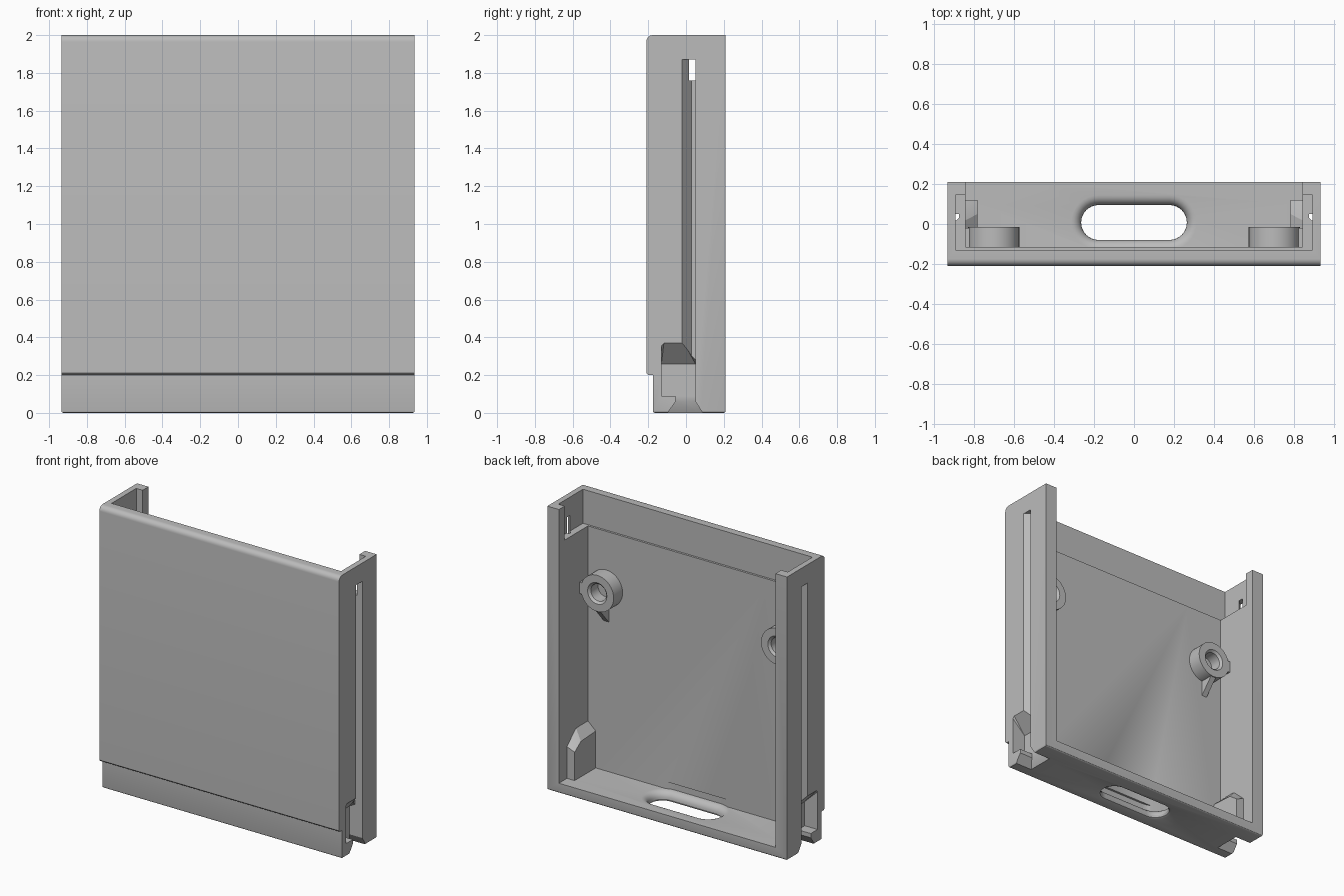
import bpy, bmesh
from math import cos, sin, pi, radians

if "Cube" in bpy.data.objects:
    bpy.data.objects.remove(bpy.data.objects["Cube"])

grey = bpy.data.materials.new("plain_grey")
grey.use_nodes = True
grey.diffuse_color = (0.5, 0.5, 0.5, 1)
for node in grey.node_tree.nodes:
    if node.type == "BSDF_PRINCIPLED":
        node.inputs["Base Color"].default_value = (0.5, 0.5, 0.5, 1)


def finish(name, bm):
    bmesh.ops.recalc_face_normals(bm, faces=bm.faces)
    mesh = bpy.data.meshes.new(name)
    bm.to_mesh(mesh)
    bm.free()
    mesh.materials.append(grey)
    obj = bpy.data.objects.new(name, mesh)
    bpy.context.collection.objects.link(obj)
    return obj


def loft(name, rings, bevel_bottom=0):
    """Skin a stack of equal-length rings and cap both ends."""
    bm = bmesh.new()
    loops = [[bm.verts.new(p) for p in ring] for ring in rings]
    n = len(loops[0])
    for a, b in zip(loops, loops[1:]):
        for i in range(n):
            j = (i + 1) % n
            bm.faces.new((a[i], a[j], b[j], b[i]))
    bm.faces.new(loops[0][::-1])
    bm.faces.new(loops[-1])
    if bevel_bottom:
        low = [e for e in bm.edges if all(v.co.z < 0.001 for v in e.verts)]
        bmesh.ops.bevel(bm, geom=low, offset=bevel_bottom, segments=3,
                        profile=0.5, affect="EDGES")
    return finish(name, bm)


def hull(name, points):
    bm = bmesh.new()
    for p in points:
        bm.verts.new(p)
    bmesh.ops.convex_hull(bm, input=bm.verts)
    return finish(name, bm)


def box(name, x, y, z):
    return hull(name, [(a, b, c) for a in x for b in y for c in z])


def combine(target, tool, operation):
    mod = target.modifiers.new(operation, "BOOLEAN")
    mod.object, mod.operation, mod.solver = tool, operation, "EXACT"
    bpy.context.view_layer.objects.active = target
    bpy.ops.object.modifier_apply(modifier=mod.name)
    bpy.data.objects.remove(tool)


def cut(target, tool):
    combine(target, tool, "DIFFERENCE")


# Outer body: side profile with a rounded front top edge and a stepped foot
W, R = 0.935, 0.035
profile = [(-0.175, 0), (0.21, 0), (0.21, 2)]
profile += [(-0.175 - R * sin(t * pi / 12), 2 - R + R * cos(t * pi / 12))
            for t in range(7)]
profile += [(-0.21, 0.21), (-0.2, 0.2), (-0.175, 0.2)]
body = loft("cover_body", [[(x, y, z) for y, z in profile] for x in (-W, W)], 0.012)

# Open interior and the shallow recess at the top
cut(body, box("interior_cutter", (-0.845, 0.845), (-0.115, 0.3), (0.07, 2.1)))
cut(body, box("recess_cutter", (-0.895, 0.895), (-0.13, 0.145), (1.76, 2.1)))

# Long slot in the floor with rounded lips
lip = [(-0.05, 0.02), (0, 0.02), (0.006, 0.006), (0.02, 0)]
lip += [(0.02 + 0.05 * sin(t * pi / 12), 0.05 * (1 - cos(t * pi / 12)))
        for t in range(1, 7)] + [(0.12, 0.05)]
rings = []
for z, grow in lip:
    r = 0.0875 + grow
    rings.append([(side * 0.1775 + r * cos(a), 0.0075 + r * sin(a), z)
                  for side, start in ((1, -pi / 2), (-1, pi / 2))
                  for a in [start + k * pi / 16 for k in range(17)]])
cut(body, loft("floor_slot_cutter", rings))

for s, label in ((1, "left"), (-1, "right")):
    # Inner housing around the latch pocket
    housing = [(s * 0.785, y, z) for y, z in
               ((-0.12, 0.05), (0.12, 0.05), (0.12, 0.27), (0.05, 0.32), (-0.12, 0.33))]
    housing += [(s * 0.86, y, z) for y, z in
                ((-0.12, 0.05), (0.12, 0.05), (0.12, 0.3), (0.01, 0.4), (-0.12, 0.4))]
    combine(body, hull("housing", housing), "UNION")

    # Side groove with one slanted flank
    cut(body, hull("groove_cutter", [
        (s * x, y, z) for z in (0.2, 1.87)
        for x, y in ((0.95, -0.033), (0.878, 0.03), (0.878, 0.05), (0.95, 0.05))]))

    # Latch pocket with a slanted roof
    outer = [(-0.13, 0.09), (-0.13, 0.37), (-0.115, 0.385), (-0.02, 0.385),
             (0.05, 0.32), (0.05, 0.09)]
    inner = [(-0.13, 0.09), (-0.13, 0.26), (0.05, 0.26), (0.05, 0.09)]
    cut(body, hull("pocket_cutter", [(s * 0.95, y, z) for y, z in outer]
                   + [(s * 0.835, y, z) for y, z in inner]))

    # Entry channel, flared towards the bottom
    cut(body, box("channel_cutter", (s * 0.835, s * 0.95), (-0.055, 0.05), (-0.02, 0.15)))
    cut(body, hull("flare_cutter",
                   [(s * x, y, -0.01) for x in (0.8, 0.95) for y in (-0.105, 0.095)]
                   + [(s * x, y, 0.06) for x in (0.835, 0.95) for y in (-0.055, 0.05)]))

    # Screw boss with a blind hole
    cx, cz = s * 0.703, 1.36
    steps = [(0.128, -0.12), (0.128, -0.015), (0.075, -0.015),
             (0.06, -0.03), (0.06, -0.11)]
    boss = loft(label + "_screw_boss", [
        [(cx + r * cos(k * pi / 20), y, cz + r * sin(k * pi / 20)) for k in range(40)]
        for r, y in steps])

    # Gusset under the boss and tie to the side wall
    hull(label + "_boss_gusset", [
        (cx + dx, y, z) for dx in (-0.02, 0.02)
        for y, z in ((-0.12, 1.12), (-0.12, 1.26), (-0.02, 1.26), (-0.02, 1.235))])
    box(label + "_boss_tie", (s * 0.8, s * 0.85), (-0.12, -0.02), (1.32, 1.4))

# Smooth curved areas, keep hard edges
bpy.ops.object.select_all(action="DESELECT")
for obj in bpy.context.collection.objects:
    if obj.type == "MESH" and grey.name in obj.data.materials:
        obj.select_set(True)
bpy.context.view_layer.objects.active = body
bpy.ops.object.shade_smooth_by_angle(angle=radians(30))
